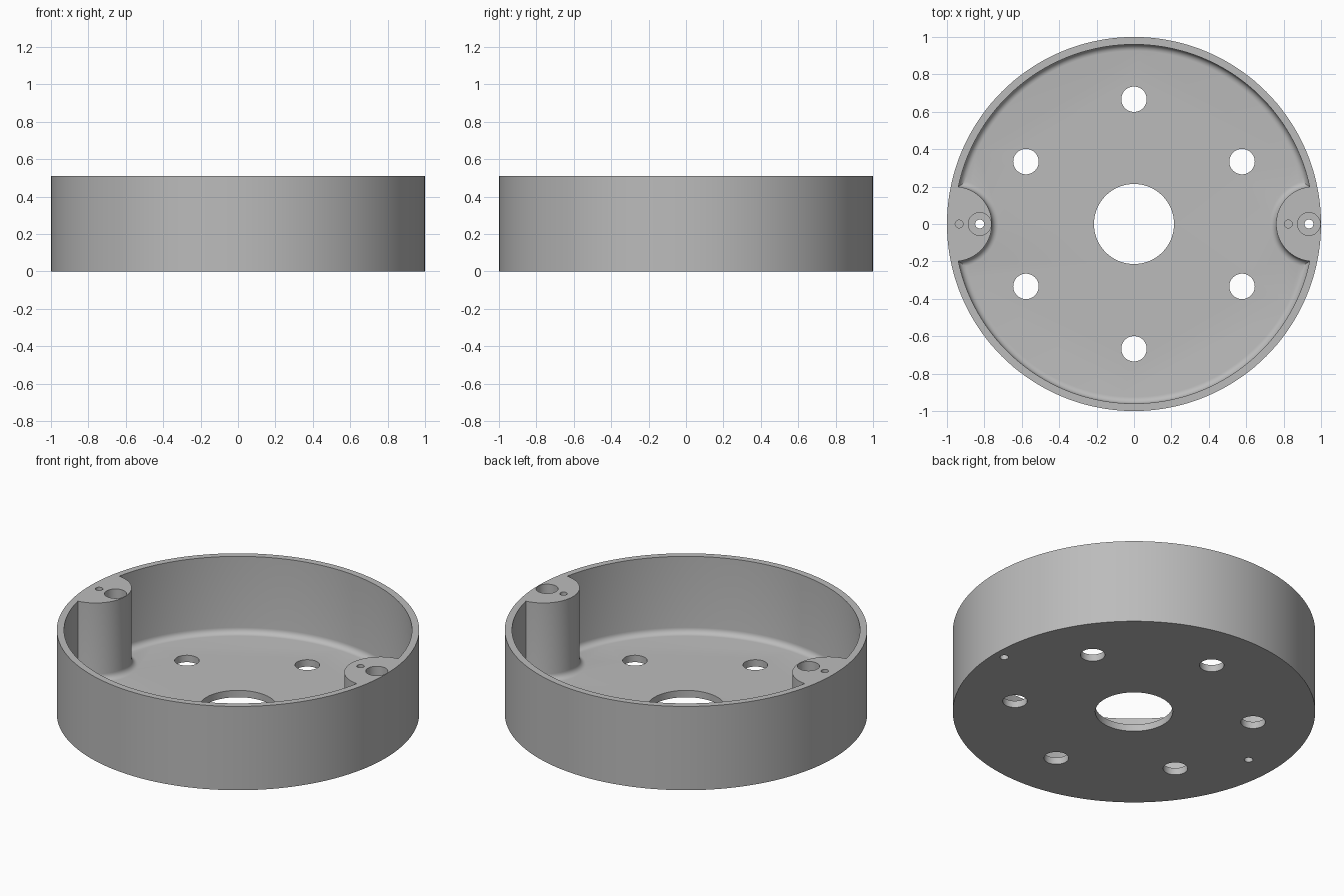
import bpy, bmesh
from math import sin, cos, pi, atan2, sqrt

if "Cube" in bpy.data.objects:
    bpy.data.objects.remove(bpy.data.objects["Cube"])

HEIGHT, FLOOR, INNER, BOSS, FILLET = 0.51, 0.042, 0.96, 0.2, 0.035

grey = bpy.data.materials.new("plain grey")
grey.use_nodes = True
colour = (0.5, 0.5, 0.5, 1)
grey.diffuse_color = colour
grey.node_tree.nodes["Principled BSDF"].inputs["Base Color"].default_value = colour


def loft(name, rings):
    """Closed solid through rings of matching points, capped at both ends."""
    bm = bmesh.new()
    loops = [[bm.verts.new(p) for p in ring] for ring in rings]
    n = len(loops[0])
    for low, high in zip(loops, loops[1:]):
        for i in range(n):
            j = (i + 1) % n
            bm.faces.new((low[i], low[j], high[j], high[i]))
    bm.faces.new(loops[0][::-1])
    bm.faces.new(loops[-1])
    bmesh.ops.recalc_face_normals(bm, faces=bm.faces)
    mesh = bpy.data.meshes.new(name)
    bm.to_mesh(mesh)
    bm.free()
    obj = bpy.data.objects.new(name, mesh)
    bpy.context.collection.objects.link(obj)
    mesh.materials.append(grey)
    return obj


def cylinder(name, x, y, radius, z0, z1, sides=48):
    ring = [(x + radius * cos(2 * pi * i / sides), y + radius * sin(2 * pi * i / sides))
            for i in range(sides)]
    return loft(name, [[(px, py, z) for px, py in ring] for z in (z0, z1)])


def arc(cx, radius, start, end, steps):
    return [(cx + radius * cos(start + (end - start) * i / steps),
             radius * sin(start + (end - start) * i / steps)) for i in range(steps)]


def cavity_ring(inset, z):
    """Round pocket outline with a bite for each screw boss, inset from the walls."""
    wall, bite = INNER - inset, BOSS + inset
    x = (wall ** 2 + INNER ** 2 - bite ** 2) / (2 * INNER)
    y = sqrt(wall ** 2 - x ** 2)
    a, b = atan2(y, x), atan2(y, x - INNER)
    half = arc(0, wall, a, pi - a, 72) + arc(-INNER, bite, pi - b, b - pi, 40)
    return [(px, py, z) for px, py in half + [(-px, -py) for px, py in half]]


# Round housing
housing = cylinder("round_housing", 0, 0, 1, 0, HEIGHT, 144)

# Pocket with a filleted floor edge
steps = 6
rings = []
for i in range(steps + 1):
    t = pi / 2 * i / steps
    rings.append(cavity_ring(FILLET * (1 - sin(t)), FLOOR + FILLET * (1 - cos(t))))
rings.append(cavity_ring(0, HEIGHT + 0.1))
cutters = [loft("pocket_cutter", rings)]

# Centre opening and ring of six mounting holes
cutters.append(cylinder("centre_cutter", 0, 0, 0.214, -0.1, 0.2, 96))
for k in range(6):
    a = pi / 6 + k * pi / 3
    cutters.append(cylinder("mounting_hole_cutter", 0.667 * cos(a), 0.667 * sin(a),
                            0.068, -0.1, 0.2))

# Boss holes: counterbore with through hole, and a blind pin hole
for screw_x, pin_x in ((-0.825, -0.935), (0.935, 0.825)):
    cutters.append(cylinder("through_hole_cutter", screw_x, 0, 0.024, -0.1, 0.7, 24))
    cutters.append(cylinder("counterbore_cutter", screw_x, 0, 0.061, HEIGHT - 0.15, 0.7))
    cutters.append(cylinder("pin_hole_cutter", pin_x, 0, 0.021, HEIGHT - 0.2, 0.7, 24))

bpy.context.view_layer.objects.active = housing
for cutter in cutters:
    mod = housing.modifiers.new("cut", "BOOLEAN")
    mod.operation, mod.solver, mod.object = "DIFFERENCE", "EXACT", cutter
    bpy.ops.object.modifier_apply(modifier=mod.name)
    bpy.data.objects.remove(cutter)

# Smooth walls with crisp rims
bpy.ops.object.select_all(action="DESELECT")
housing.select_set(True)
bpy.ops.object.shade_smooth_by_angle(angle=pi / 6)
